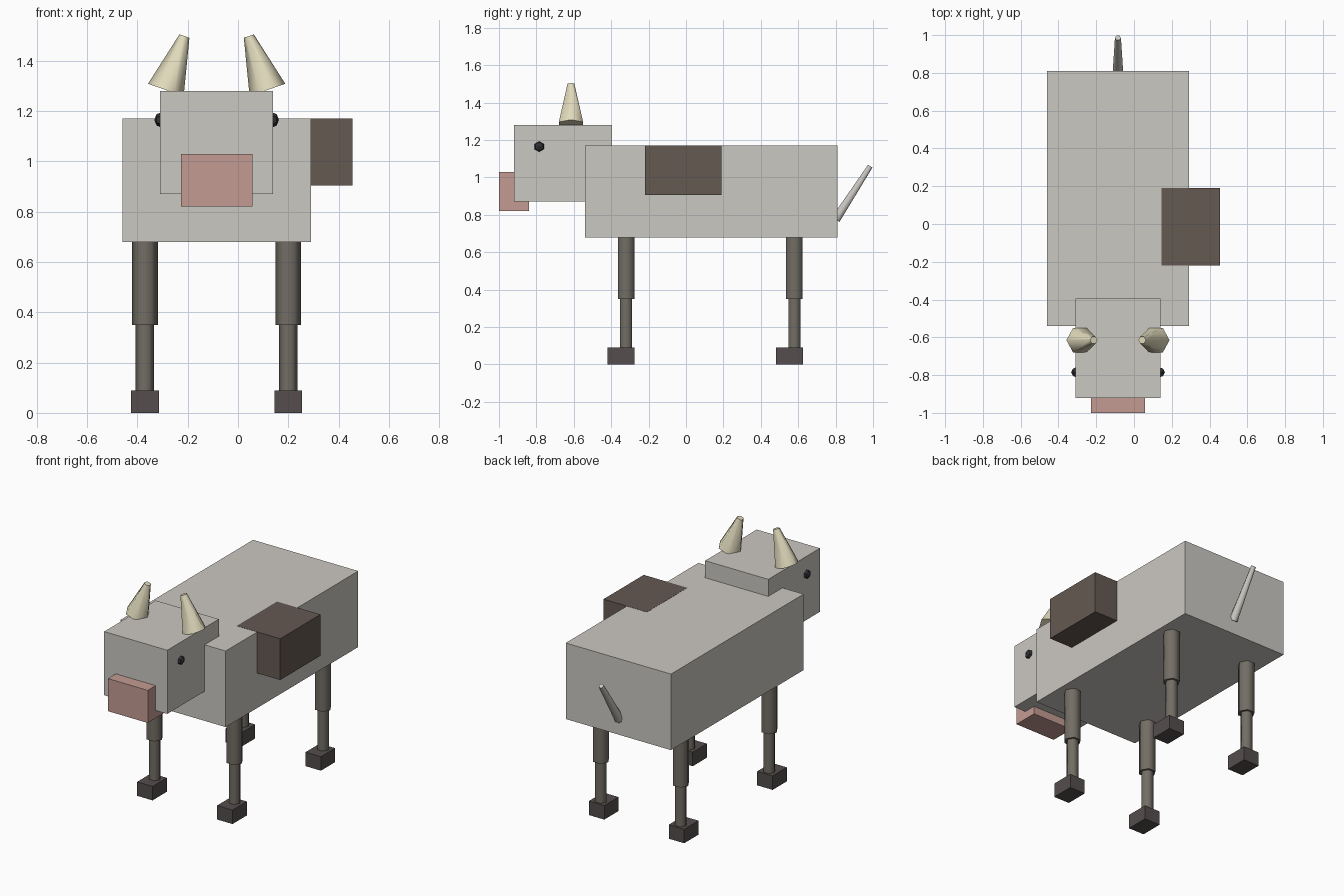
import bpy, math
from mathutils import Vector

if "Cube" in bpy.data.objects:
    bpy.data.objects.remove(bpy.data.objects["Cube"])

CX = -0.085  # symmetry plane of the animal


def material(name, r, g, b):
    m = bpy.data.materials.new(name)
    m.diffuse_color = (r, g, b, 1)
    m.use_nodes = True
    m.node_tree.nodes["Principled BSDF"].inputs["Base Color"].default_value = m.diffuse_color
    return m


HIDE = material("hide", 0.60, 0.58, 0.54)
PINK = material("pink", 0.55, 0.33, 0.29)
BROWN = material("brown", 0.13, 0.10, 0.085)
LEG = material("leg", 0.17, 0.155, 0.13)
HOOF = material("hoof", 0.09, 0.075, 0.075)
HORN = material("horn", 0.75, 0.70, 0.50)
BLACK = material("black", 0.03, 0.03, 0.035)


def finish(name, mat):
    ob = bpy.context.object
    ob.name = name
    ob.data.materials.append(mat)
    return ob


def box(name, lo, hi, mat):
    lo, hi = Vector(lo), Vector(hi)
    bpy.ops.mesh.primitive_cube_add(size=1, location=(lo + hi) / 2)
    ob = finish(name, mat)
    ob.scale = hi - lo
    bpy.ops.object.transform_apply(location=False, rotation=False, scale=True)


def taper(name, a, b, r1, r2, mat):
    # six-sided rod from a to b, tilted about x and y, corners along x
    a, b = Vector(a), Vector(b)
    d = b - a
    rot = (math.atan2(-d.y, d.z), math.atan2(d.x, math.hypot(d.y, d.z)), 0)
    bpy.ops.mesh.primitive_cone_add(vertices=6, radius1=r1, radius2=r2, depth=d.length)
    ob = finish(name, mat)
    turn = math.radians(30)
    for v in ob.data.vertices:
        x, y = v.co.x, v.co.y
        v.co.x = x * math.cos(turn) - y * math.sin(turn)
        v.co.y = x * math.sin(turn) + y * math.cos(turn)
    ob.location = (a + b) / 2
    ob.rotation_euler = rot
    bpy.ops.object.shade_smooth_by_angle(angle=math.radians(65))


# Body, head, muzzle and the brown side pack
box("body", (-0.46, -0.54, 0.68), (0.29, 0.81, 1.17), HIDE)
box("head", (-0.31, -0.92, 0.87), (0.14, -0.395, 1.28), HIDE)
box("muzzle", (-0.227, -1.0, 0.82), (0.057, -0.84, 1.03), PINK)
box("side_patch", (0.145, -0.22, 0.905), (0.455, 0.19, 1.171), BROWN)

for side, s in (("left", -1), ("right", 1)):
    # Horns leaning inward
    taper(side + "_horn", (CX + s * 0.202, -0.615, 1.284),
          (CX + s * 0.128, -0.615, 1.498), 0.075, 0.021, HORN)
    # Eyes, pole facing sideways
    bpy.ops.mesh.primitive_uv_sphere_add(
        segments=6, ring_count=4, radius=0.032,
        location=(CX + s * 0.216, -0.785, 1.165),
        rotation=(math.pi / 2, 0, math.pi / 2))
    finish(side + "_eye", BLACK)
    # Legs and hooves
    for end, y in (("front", -0.32), ("back", 0.58)):
        n, x = end + "_" + side, CX + s * 0.285
        taper(n + "_upper_leg", (x, y, 0.35), (x, y, 0.68), 0.051, 0.051, LEG)
        taper(n + "_lower_leg", (x, y, 0.09), (x, y, 0.35), 0.037, 0.037, LEG)
        box(n + "_hoof", (x - 0.055, y - 0.10, 0), (x + 0.055, y + 0.045, 0.09), HOOF)

# Tail
taper("tail", (CX, 0.80, 0.775), (CX, 0.985, 1.06), 0.028, 0.016, HIDE)
